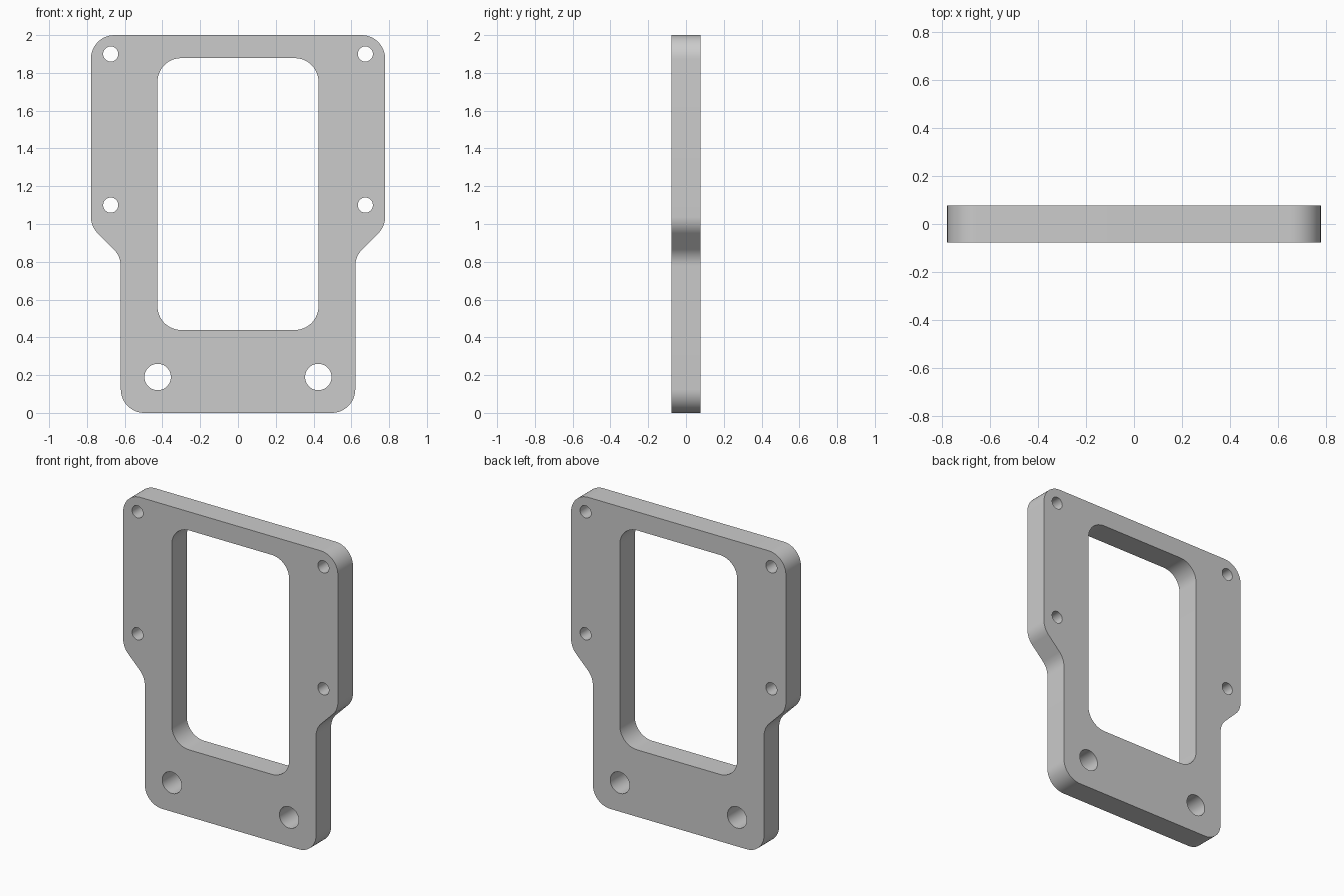
import bpy
import bmesh
import math
from mathutils import Vector

cube = bpy.data.objects.get("Cube")
if cube:
    bpy.data.objects.remove(cube, do_unlink=True)

HALF_DEPTH = 0.078
CORNER = 0.125


def rounded(corners, radius, steps=12):
    """Closed outline with every corner replaced by a tangent arc."""
    points = []
    for i, corner in enumerate(corners):
        p = Vector(corner)
        a = (Vector(corners[i - 1]) - p).normalized()
        b = (Vector(corners[(i + 1) % len(corners)]) - p).normalized()
        half = a.angle(b) / 2
        centre = p + (a + b).normalized() * radius / math.sin(half)
        start = p + a * radius / math.tan(half) - centre
        end = p + b * radius / math.tan(half) - centre
        sweep = math.pi - 2 * half
        for k in range(steps + 1):
            t = k / steps
            arc = start * math.sin((1 - t) * sweep) + end * math.sin(t * sweep)
            points.append(centre + arc / math.sin(sweep))
    return points


def circle(x, z, radius, steps=40):
    return [Vector((x + radius * math.cos(math.tau * k / steps),
                    z + radius * math.sin(math.tau * k / steps)))
            for k in range(steps)]


# Outer outline: right half mirrored to the left
half = [(0.621, 0), (0.621, 0.829), (0.779, 0.987), (0.779, 2)]
outline = half + [(-x, z) for x, z in reversed(half)]
window = [(0.426, 0.439), (0.426, 1.878), (-0.426, 1.878), (-0.426, 0.439)]
loops = [rounded(outline, CORNER), rounded(window, CORNER)]

# Bolt holes: two small pairs at the sides, one large pair at the bottom
for side in (-1, 1):
    loops.append(circle(side * 0.674, 1.9, 0.04))
    loops.append(circle(side * 0.674, 1.1, 0.04))
    loops.append(circle(side * 0.425, 0.19, 0.07))

# Fill the flat outline with its openings, then give it thickness
bm = bmesh.new()
edges = []
for loop in loops:
    verts = [bm.verts.new((p.x, -HALF_DEPTH, p.y)) for p in loop]
    edges += [bm.edges.new((verts[i - 1], v)) for i, v in enumerate(verts)]
bmesh.ops.triangle_fill(bm, edges=edges, use_beauty=True, normal=(0, -1, 0))
result = bmesh.ops.extrude_face_region(bm, geom=bm.faces[:], use_keep_orig=True)
moved = [g for g in result["geom"] if isinstance(g, bmesh.types.BMVert)]
bmesh.ops.translate(bm, verts=moved, vec=(0, 2 * HALF_DEPTH, 0))
bmesh.ops.recalc_face_normals(bm, faces=bm.faces[:])

mesh = bpy.data.meshes.new("mounting_plate")
bm.to_mesh(mesh)
bm.free()
plate = bpy.data.objects.new("mounting_plate", mesh)
bpy.context.collection.objects.link(plate)

# Single plain grey
grey = bpy.data.materials.new("plain_grey")
grey.use_nodes = True
colour = (0.6, 0.6, 0.6, 1)
grey.diffuse_color = colour
grey.node_tree.nodes["Principled BSDF"].inputs["Base Color"].default_value = colour
mesh.materials.append(grey)

# Smooth arcs, sharp rims
bpy.ops.object.select_all(action="DESELECT")
plate.select_set(True)
bpy.context.view_layer.objects.active = plate
bpy.ops.object.shade_smooth_by_angle(angle=math.radians(30))
